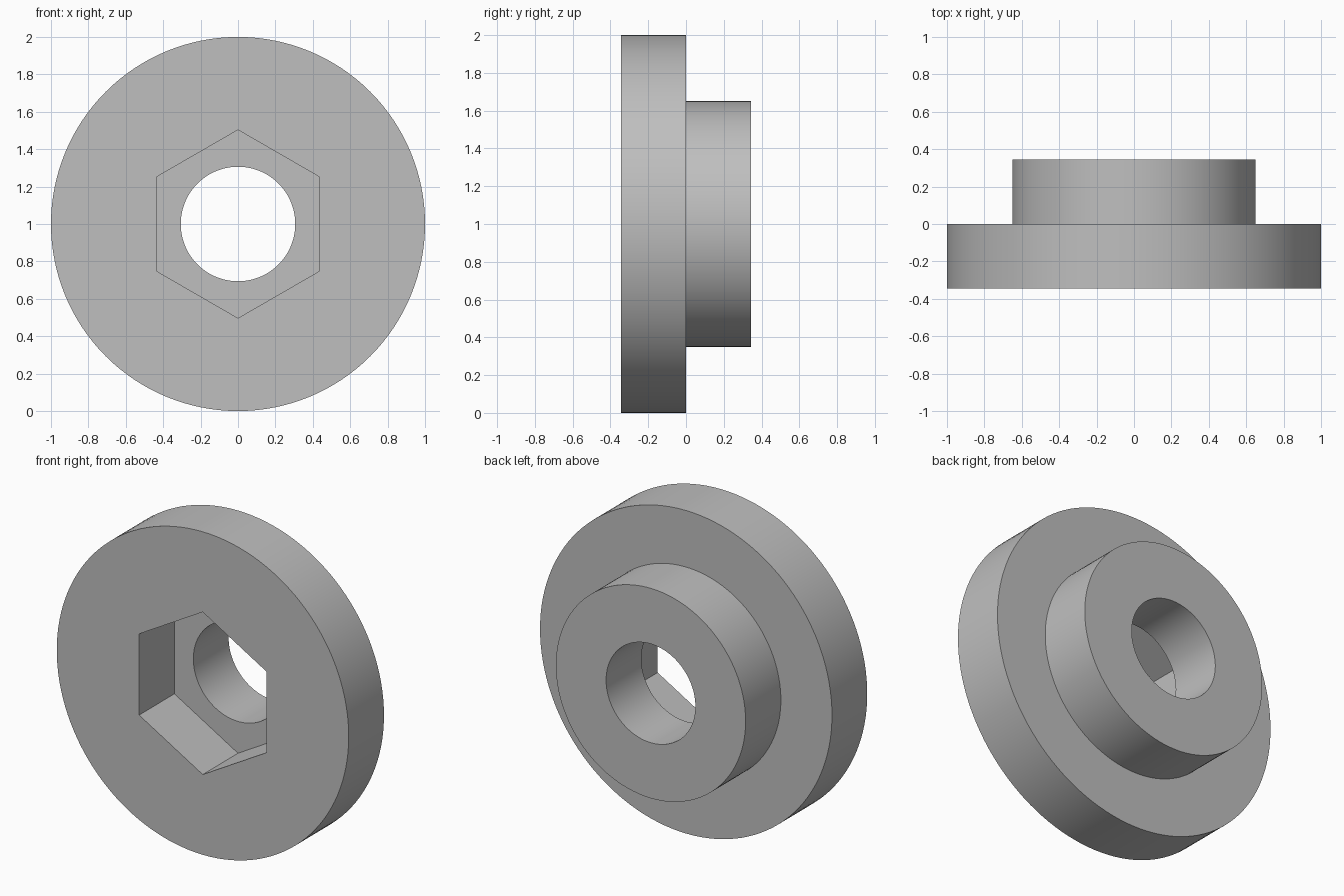
import bpy
import bmesh
import math
from mathutils import Matrix, Vector

if "Cube" in bpy.data.objects:
    bpy.data.objects.remove(bpy.data.objects["Cube"], do_unlink=True)

HALF = 0.345          # half of the total depth
FLANGE_R = 1.0
BOSS_R = 0.65
BORE_R = 0.306
HEX_R = 0.503         # centre to corner
SEGMENTS = 128
CENTRE = Vector((0, 0, 1))


def make_object(name, bm):
    bmesh.ops.recalc_face_normals(bm, faces=bm.faces)
    mesh = bpy.data.meshes.new(name)
    bm.to_mesh(mesh)
    bm.free()
    obj = bpy.data.objects.new(name, mesh)
    bpy.context.collection.objects.link(obj)
    return obj


# Plain grey metal
grey = bpy.data.materials.new("plain grey")
grey.use_nodes = True
colour = (0.52, 0.52, 0.52, 1)
grey.diffuse_color = colour
grey.node_tree.nodes["Principled BSDF"].inputs["Base Color"].default_value = colour

# Flange, boss and round bore: one stepped profile turned about the y axis
profile = [(BORE_R, -HALF), (FLANGE_R, -HALF), (FLANGE_R, 0),
           (BOSS_R, 0), (BOSS_R, HALF), (BORE_R, HALF)]
bm = bmesh.new()
points = [bm.verts.new((0, y, CENTRE.z + r)) for r, y in profile]
edges = [bm.edges.new((a, b)) for a, b in zip(points, points[1:] + points[:1])]
bmesh.ops.spin(bm, geom=points + edges, cent=CENTRE, axis=(0, 1, 0),
               angle=math.tau, steps=SEGMENTS)
bmesh.ops.remove_doubles(bm, verts=bm.verts, dist=0.0001)
body = make_object("flanged_bushing", bm)
body.data.materials.append(grey)

# Hexagonal pocket, corners up and down, as deep as the flange
bm = bmesh.new()
bmesh.ops.create_cone(bm, cap_ends=True, segments=6, radius1=HEX_R,
                      radius2=HEX_R, depth=2 * HALF)
bmesh.ops.transform(bm, verts=bm.verts, matrix=Matrix.Translation((0, -HALF, 1))
                    @ Matrix.Rotation(math.pi / 2, 4, "X"))
cutter = make_object("hex_pocket_cutter", bm)
cutter.data.materials.append(grey)
cutter.hide_render = True

cut = body.modifiers.new("hex pocket", "BOOLEAN")
cut.operation = "DIFFERENCE"
cut.solver = "EXACT"
cut.object = cutter

bpy.ops.object.select_all(action="DESELECT")
body.select_set(True)
bpy.context.view_layer.objects.active = body
bpy.ops.object.modifier_apply(modifier=cut.name)
bpy.data.objects.remove(cutter, do_unlink=True)

# Smooth round walls, crisp edges
bpy.ops.object.shade_smooth_by_angle(angle=math.radians(30))
